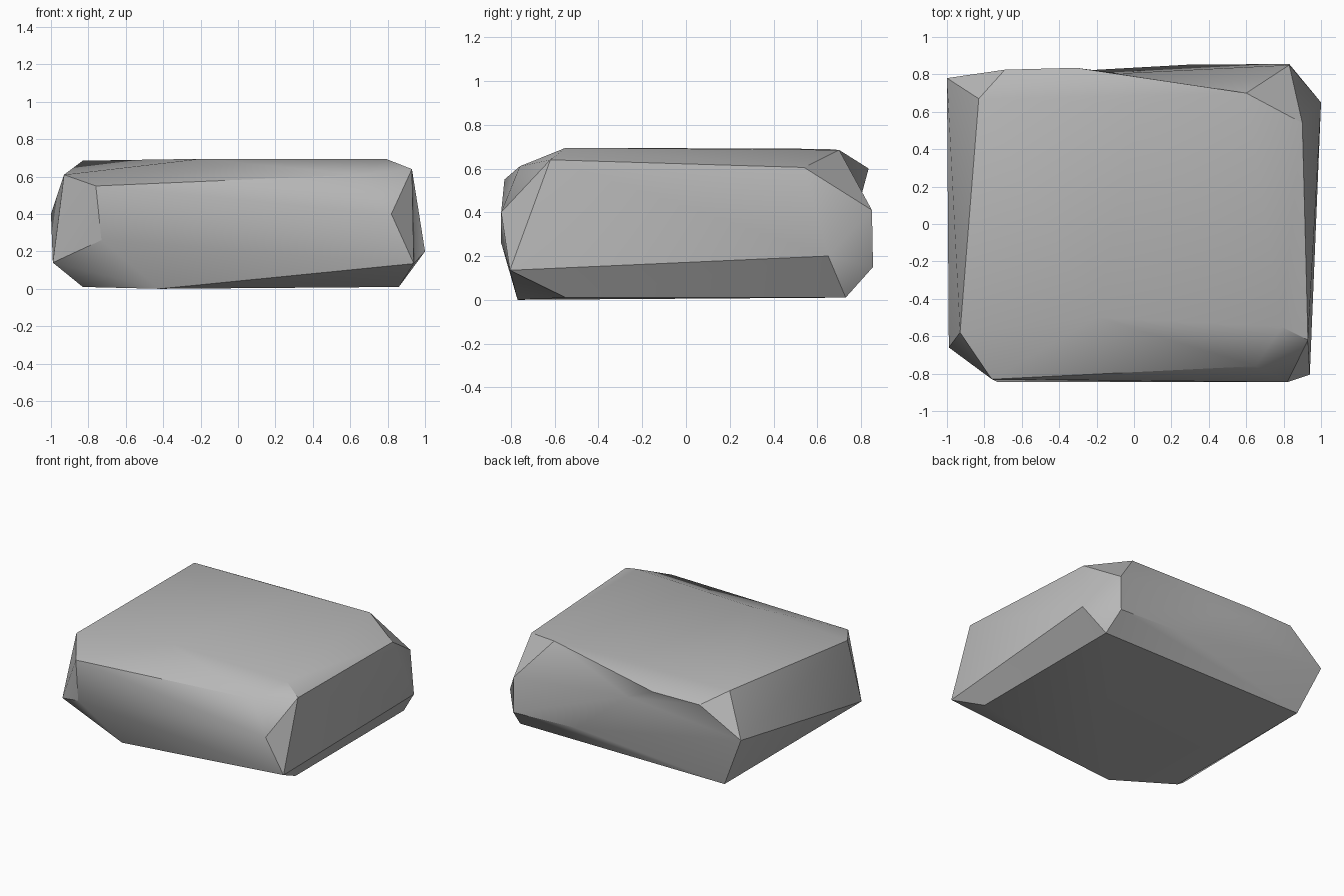
import bpy
import bmesh
from mathutils import Vector
from math import radians

default_cube = bpy.data.objects.get("Cube")
if default_cube:
    bpy.data.objects.remove(default_cube, do_unlink=True)

# Stone colour
stone = bpy.data.materials.new("grey_stone")
stone.use_nodes = True
grey = (0.48, 0.48, 0.48, 1)
stone.diffuse_color = grey
shader = stone.node_tree.nodes["Principled BSDF"]
shader.inputs["Base Color"].default_value = grey
shader.inputs["Roughness"].default_value = 0.9

# Corners of the flat top and its chipped rim
top_corners = [
    (-.93, -.58, .61), (-.76, -.83, .55), (.65, -.76, .61), (.93, -.62, .64),
    (.9, .54, .605), (.6, .7, .685), (.03, .64, .69), (-.83, .67, .685),
    (.79, -.55, .695), (-.2, -.5, .695), (-.69, .825, .6), (-.31, .835, .6),
]
# Corners around the widest part
side_corners = [
    (-1, .78, .4), (-.99, -.66, .14), (-.73, -.845, .26), (.82, -.845, .4),
    (.94, -.805, .135), (1, .65, .2), (.83, .85, .41), (.83, .855, .15),
    (.31, .853, .17),
]
# Corners of the flat underside
base_corners = [
    (-.83, -.53, .01), (-.42, -.77, 0), (.86, -.55, .01),
    (.86, .73, .01), (-.83, .73, .01),
]
# Point on the back that is pushed in to make a shallow scoop
scoop_start = Vector((-.08, .865, .54))
scoop_end = Vector((-.08, .805, .49))

# Wrap the corners in a faceted skin
bm = bmesh.new()
for corner in top_corners + side_corners + base_corners:
    bm.verts.new(corner)
scoop = bm.verts.new(scoop_start)
hull = bmesh.ops.convex_hull(bm, input=bm.verts[:])
scoop.co = scoop_end
loose = [v for v in bm.verts if not v.link_faces]
bmesh.ops.delete(bm, geom=loose, context='VERTS')
bmesh.ops.recalc_face_normals(bm, faces=bm.faces[:])

mesh = bpy.data.meshes.new("rock")
bm.to_mesh(mesh)
bm.free()
mesh.materials.append(stone)
rock = bpy.data.objects.new("rock", mesh)
bpy.context.collection.objects.link(rock)

# Soft shading with crisp chipped edges
bpy.ops.object.select_all(action='DESELECT')
rock.select_set(True)
bpy.context.view_layer.objects.active = rock
bpy.ops.object.shade_smooth_by_angle(angle=radians(30))
